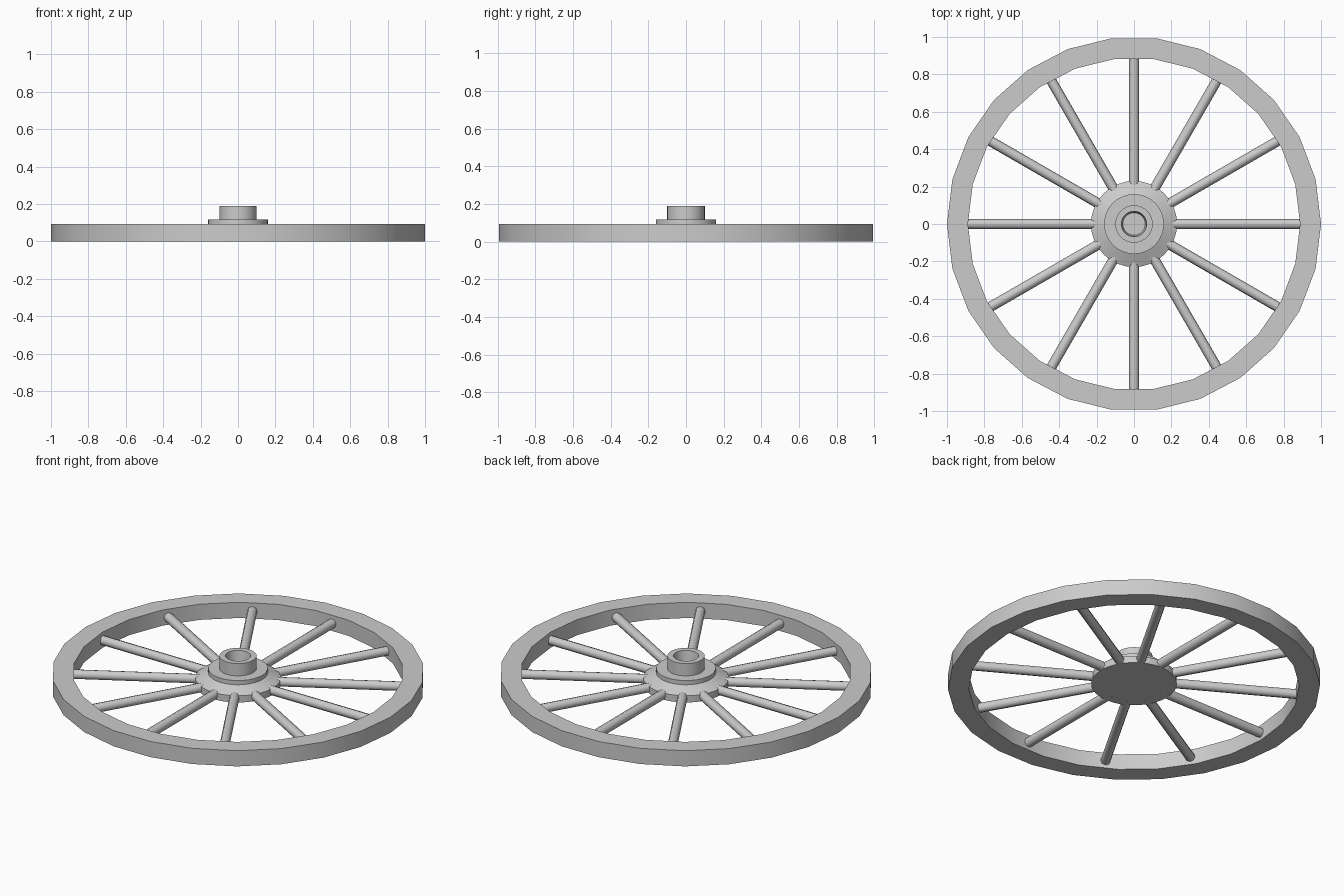
import bpy, bmesh, math
from mathutils import Matrix

if "Cube" in bpy.data.objects:
    bpy.data.objects.remove(bpy.data.objects["Cube"])


def lathe(name, profile, sides, closed=False, smooth=35):
    # Spin an (r, z) profile about z; open profiles get end caps
    bm = bmesh.new()
    rings = []
    for r, z in profile:
        rings.append([bm.verts.new((r * math.cos(2 * math.pi * i / sides),
                                    r * math.sin(2 * math.pi * i / sides), z))
                      for i in range(sides)])
    pairs = list(zip(rings, rings[1:]))
    if closed:
        pairs.append((rings[-1], rings[0]))
    else:
        bm.faces.new(rings[0])
        bm.faces.new(rings[-1])
    for a, b in pairs:
        for i in range(sides):
            j = (i + 1) % sides
            bm.faces.new((a[i], a[j], b[j], b[i]))
    return finish(name, bm, smooth)


def finish(name, bm, smooth):
    bmesh.ops.recalc_face_normals(bm, faces=bm.faces[:])
    me = bpy.data.meshes.new(name)
    bm.to_mesh(me)
    bm.free()
    ob = bpy.data.objects.new(name, me)
    bpy.context.collection.objects.link(ob)
    bpy.ops.object.select_all(action='DESELECT')
    ob.select_set(True)
    bpy.context.view_layer.objects.active = ob
    bpy.ops.object.shade_smooth_by_angle(angle=math.radians(smooth))
    return ob


# Rim: square-section ring with 26 sides
lathe("rim", [(1.0, 0), (1.0, 0.093), (0.888, 0.093), (0.888, 0)], 26, closed=True)

# Hub: drum, cone, collar and hollow axle tube
lathe("hub", [(0.23, 0.02), (0.23, 0.06), (0.16, 0.092), (0.16, 0.117),
              (0.10, 0.117), (0.10, 0.19), (0.068, 0.19), (0.06, 0.13)], 32)

# Spokes: twelve thin rods between hub and rim
for k in range(12):
    bm = bmesh.new()
    bmesh.ops.create_cone(bm, cap_ends=True, segments=8, radius1=0.027,
                          radius2=0.027, depth=0.71,
                          matrix=Matrix.Rotation(k * math.pi / 6, 4, 'Z')
                          @ Matrix.Translation((0.54, 0, 0.045))
                          @ Matrix.Rotation(math.pi / 2, 4, 'Y'))
    finish(f"spoke_{k + 1}", bm, 50)
